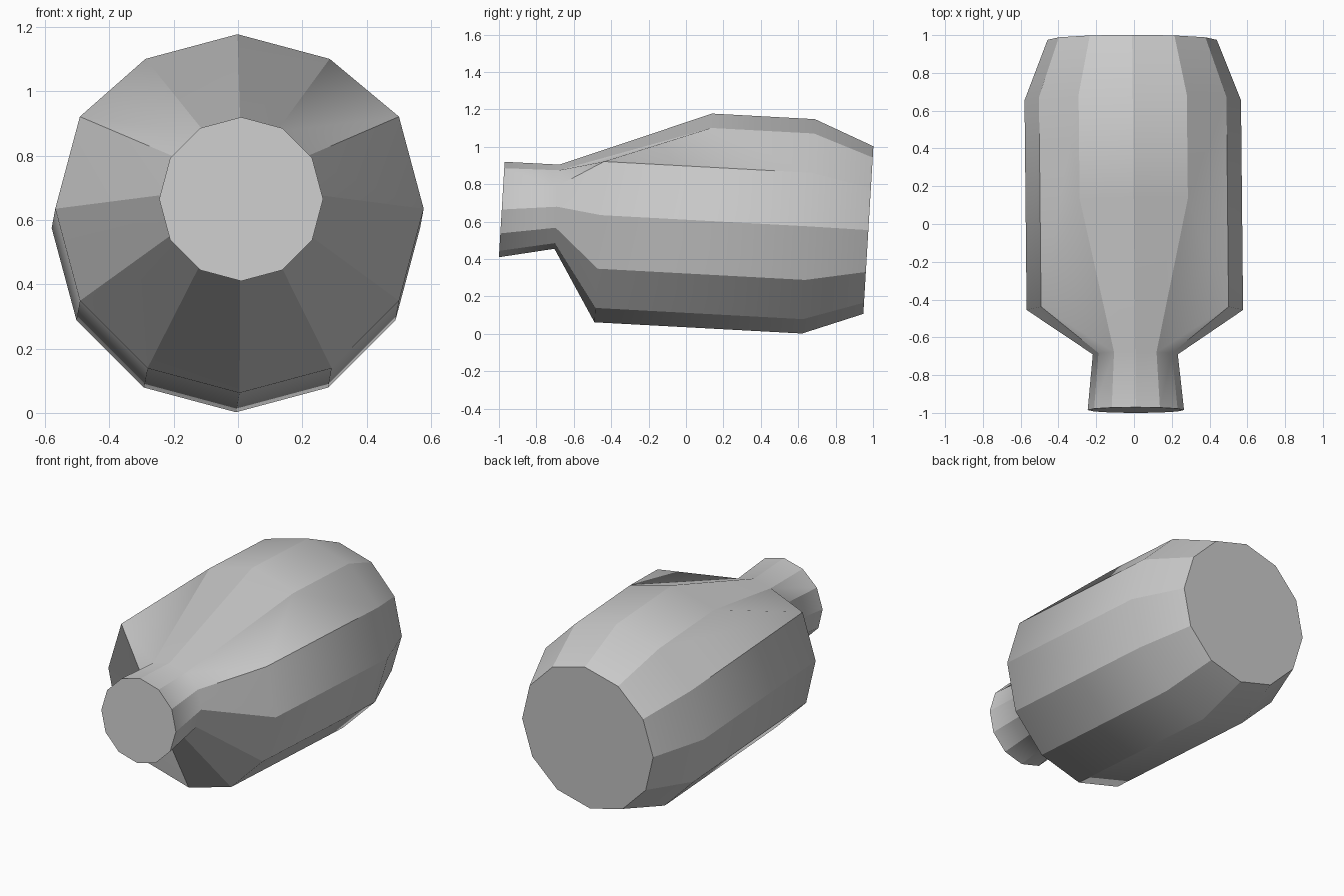
import bpy, bmesh, math

cube = bpy.data.objects.get("Cube")
if cube:
    bpy.data.objects.remove(cube, do_unlink=True)

SIDES = 12
TILT = 0.06      # lean of every ring
YAW = -0.01      # slight sideways drift along the length
SLIDE = 0.56     # how far the top of the shoulder is pulled back

# Rings from mouth to base: centre y, centre z, radius
RINGS = [
    (-0.985, 0.665, 0.255),   # mouth
    (-0.69, 0.68, 0.225),     # neck
    (-0.455, 0.635, 0.573),   # shoulder
    (0.655, 0.575, 0.573),    # rear of body
    (0.975, 0.555, 0.448),    # base
]
SHOULDER = 2

# Single flat material
grey = bpy.data.materials.new("plain_grey")
grey.use_nodes = True
colour = (0.6, 0.6, 0.6, 1.0)
grey.diffuse_color = colour
grey.node_tree.nodes["Principled BSDF"].inputs["Base Color"].default_value = colour

bm = bmesh.new()


def make_ring(index, cy, cz, radius):
    """Twelve points counted around from the top."""
    ring = []
    for i in range(SIDES):
        a = math.tau * i / SIDES
        x, z = radius * math.sin(a), cz + radius * math.cos(a)
        y = cy + TILT * radius * math.cos(a)
        if index == SHOULDER and i in (0, 1, SIDES - 1):
            y += SLIDE
            z -= SLIDE * TILT * 0.9
        ring.append(bm.verts.new((x + YAW * y, y, z)))
    return ring


rings = [make_ring(k, *r) for k, r in enumerate(RINGS)]

# Walls, with the two folded shoulder panels split along their ridge
for k in range(len(rings) - 1):
    near, far = rings[k], rings[k + 1]
    for i in range(SIDES):
        j = (i + 1) % SIDES
        a, b, c, d = near[i], near[j], far[j], far[i]
        if k == SHOULDER - 1 and i == 1:
            panels = [(a, b, c), (a, c, d)]
        elif k == SHOULDER - 1 and i == SIDES - 2:
            panels = [(a, b, d), (b, c, d)]
        else:
            panels = [(a, b, c, d)]
        for p in panels:
            bm.faces.new(p)

# End caps
caps = [bm.faces.new(rings[0]), bm.faces.new(rings[-1])]
bmesh.ops.recalc_face_normals(bm, faces=bm.faces)

# Smooth along the length, crisp between facets and around the caps
for f in bm.faces:
    f.smooth = f not in caps
for near, far in zip(rings, rings[1:]):
    for a, b in zip(near, far):
        bm.edges.get((a, b)).smooth = False
for cap in caps:
    for e in cap.edges:
        e.smooth = False

mesh = bpy.data.meshes.new("bottle_body")
bm.to_mesh(mesh)
bm.free()
mesh.materials.append(grey)
bottle = bpy.data.objects.new("bottle_body", mesh)
bpy.context.scene.collection.objects.link(bottle)
